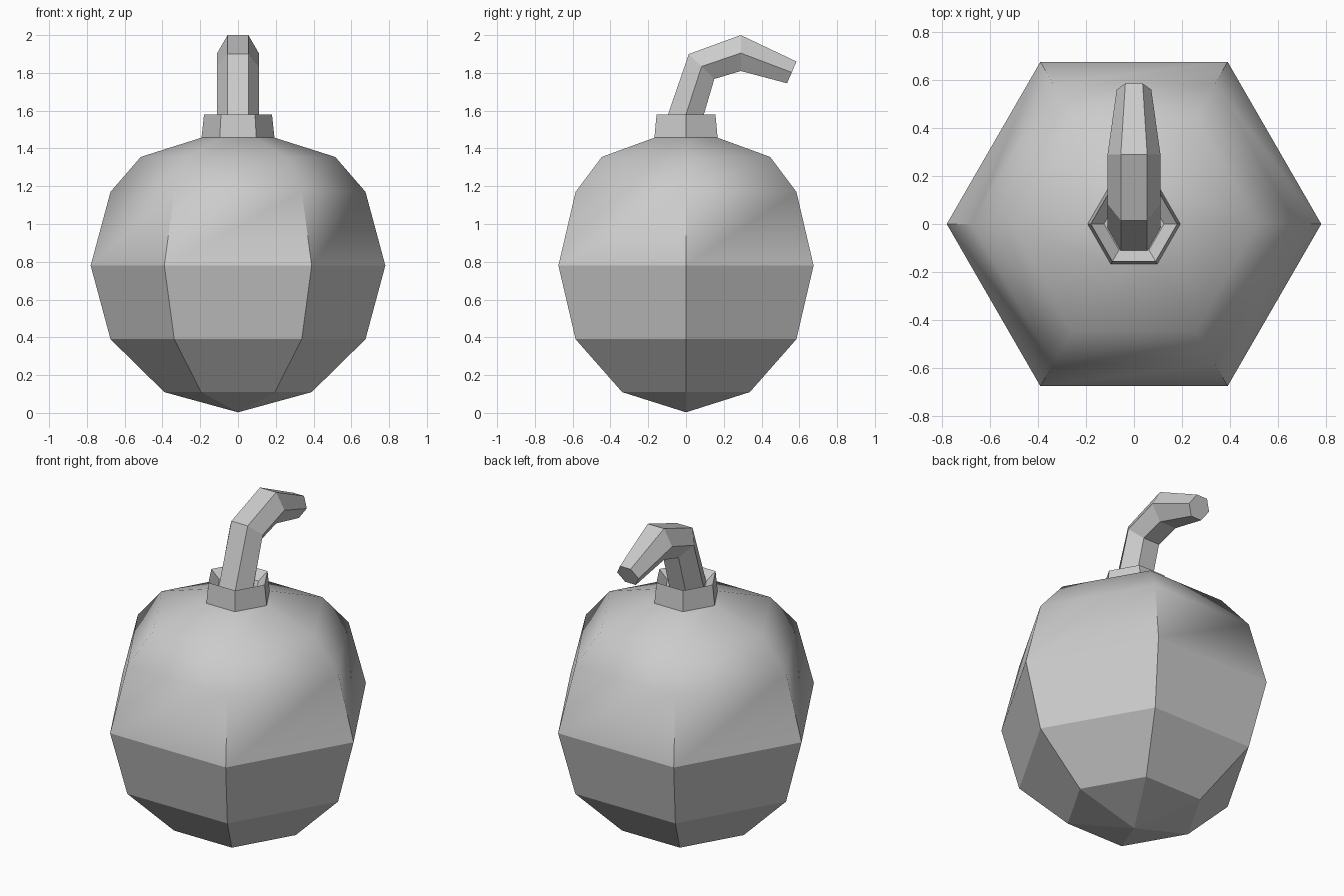
import bpy, bmesh
from math import cos, sin, pi

if "Cube" in bpy.data.objects:
    bpy.data.objects.remove(bpy.data.objects["Cube"])


def loft(name, rings, apex=None, is_sharp=lambda z: True):
    """Skin six-sided rings (bottom to top), cap the ends, mark sharp edges."""
    bm = bmesh.new()
    loops = [[bm.verts.new(p) for p in ring] for ring in rings]
    for a, b in zip(loops, loops[1:]):
        for i in range(6):
            j = (i + 1) % 6
            bm.faces.new((a[i], a[j], b[j], b[i]))
    if apex:
        tip = bm.verts.new(apex)
        for i in range(6):
            bm.faces.new((tip, loops[0][(i + 1) % 6], loops[0][i]))
    else:
        bm.faces.new(loops[0][::-1])
    bm.faces.new(loops[-1])
    bmesh.ops.recalc_face_normals(bm, faces=bm.faces)
    for f in bm.faces:
        f.smooth = True
    for e in bm.edges:
        e.smooth = not is_sharp((e.verts[0].co.z + e.verts[1].co.z) / 2)
    mesh = bpy.data.meshes.new(name)
    bm.to_mesh(mesh)
    bm.free()
    obj = bpy.data.objects.new(name, mesh)
    bpy.context.collection.objects.link(obj)
    return obj


# Body with raised collar and its hollow: (radius, height)
profile = [(0.39, 0.11), (0.675, 0.39), (0.78, 0.78), (0.675, 1.17),
           (0.515, 1.355), (0.193, 1.457), (0.18, 1.58), (0.125, 1.53)]
body_rings = [[(r * cos(i * pi / 3), r * sin(i * pi / 3), z) for i in range(6)]
              for r, z in profile]
loft("gourd_body", body_rings, apex=(0, 0, 0.003),
     is_sharp=lambda z: z < 1.1 or z > 1.42)

# Bent stem: half width, then (y, z) of the outer bend and the inner bend
stem = [(0.11, (-0.116, 1.52), (0.077, 1.52)),
        (0.11, (0.015, 1.90), (0.15, 1.768)),
        (0.11, (0.29, 2.0), (0.29, 1.81)),
        (0.072, (0.585, 1.86), (0.535, 1.745))]
stem_rings = []
for w, (oy, oz), (iy, iz) in stem:
    my, mz = (oy + iy) / 2, (oz + iz) / 2
    stem_rings.append([(w, my, mz), (w / 2, iy, iz), (-w / 2, iy, iz),
                       (-w, my, mz), (-w / 2, oy, oz), (w / 2, oy, oz)])
loft("stem", stem_rings)
